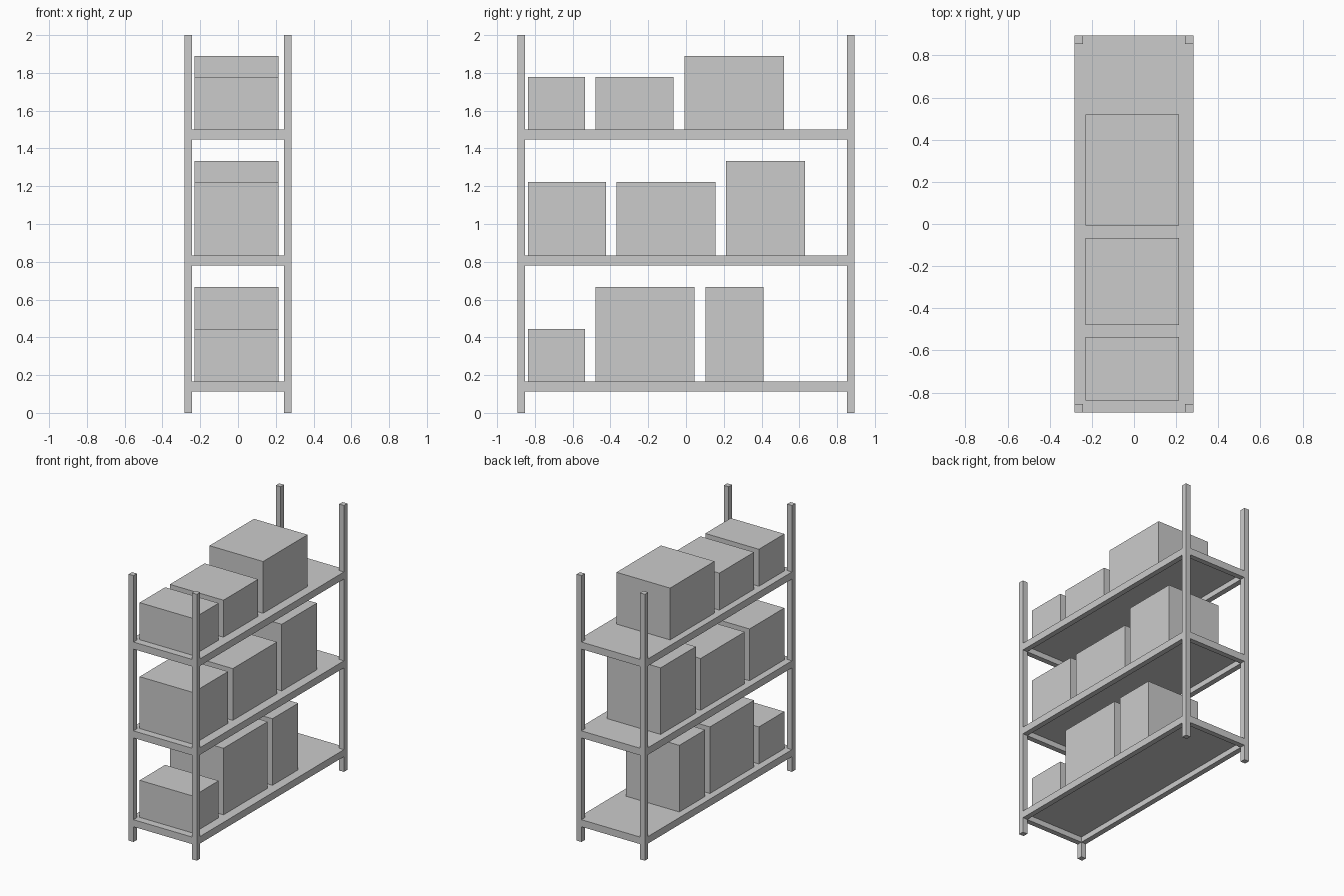
import bpy

if "Cube" in bpy.data.objects:
    bpy.data.objects.remove(bpy.data.objects["Cube"])

HX, HY, H = 0.283, 0.893, 2.0     # half width, half length, height
P = 0.04                          # post and beam width
T = 0.053                         # beam height
PANEL = 0.012                     # shelf panel thickness


def box(name, x0, x1, y0, y1, z0, z1):
    v = [(x, y, z) for x in (x0, x1) for y in (y0, y1) for z in (z0, z1)]
    f = [(0, 1, 3, 2), (4, 6, 7, 5), (0, 4, 5, 1),
         (2, 3, 7, 6), (0, 2, 6, 4), (1, 5, 7, 3)]
    mesh = bpy.data.meshes.new(name)
    mesh.from_pydata(v, [], f)
    ob = bpy.data.objects.new(name, mesh)
    bpy.context.collection.objects.link(ob)
    return ob


def mirror(ob, x, y):
    m = ob.modifiers.new("mirror", 'MIRROR')
    m.use_axis = (x, y, False)
    m.use_mirror_merge = False


# Four corner posts
mirror(box("corner_posts", HX - P, HX, HY - P, HY, 0, H), True, True)

# Shelves: top height and the cartons on each (y start, y end, height)
shelves = {
    "lower": (0.167, [(-0.837, -0.535, 0.278), (-0.478, 0.046, 0.5), (0.103, 0.409, 0.5)]),
    "middle": (0.834, [(-0.837, -0.424, 0.389), (-0.367, 0.157, 0.389), (0.213, 0.631, 0.5)]),
    "upper": (1.501, [(-0.837, -0.535, 0.278), (-0.478, -0.066, 0.278), (-0.008, 0.519, 0.389)]),
}

for level, (z, cartons) in shelves.items():
    # Side and end beams between the posts
    mirror(box(f"{level}_side_beams", HX - P, HX, P - HY, HY - P, z - T, z), True, False)
    mirror(box(f"{level}_end_beams", P - HX, HX - P, HY - P, HY, z - T, z), False, True)
    # Deck panel inside the frame
    box(f"{level}_shelf_panel", P - HX, HX - P, P - HY, HY - P, z - PANEL, z)
    # Cartons standing on the deck
    for i, (y0, y1, h) in enumerate(cartons, 1):
        box(f"{level}_carton_{i}", -0.231, 0.214, y0, y1, z, z + h)
